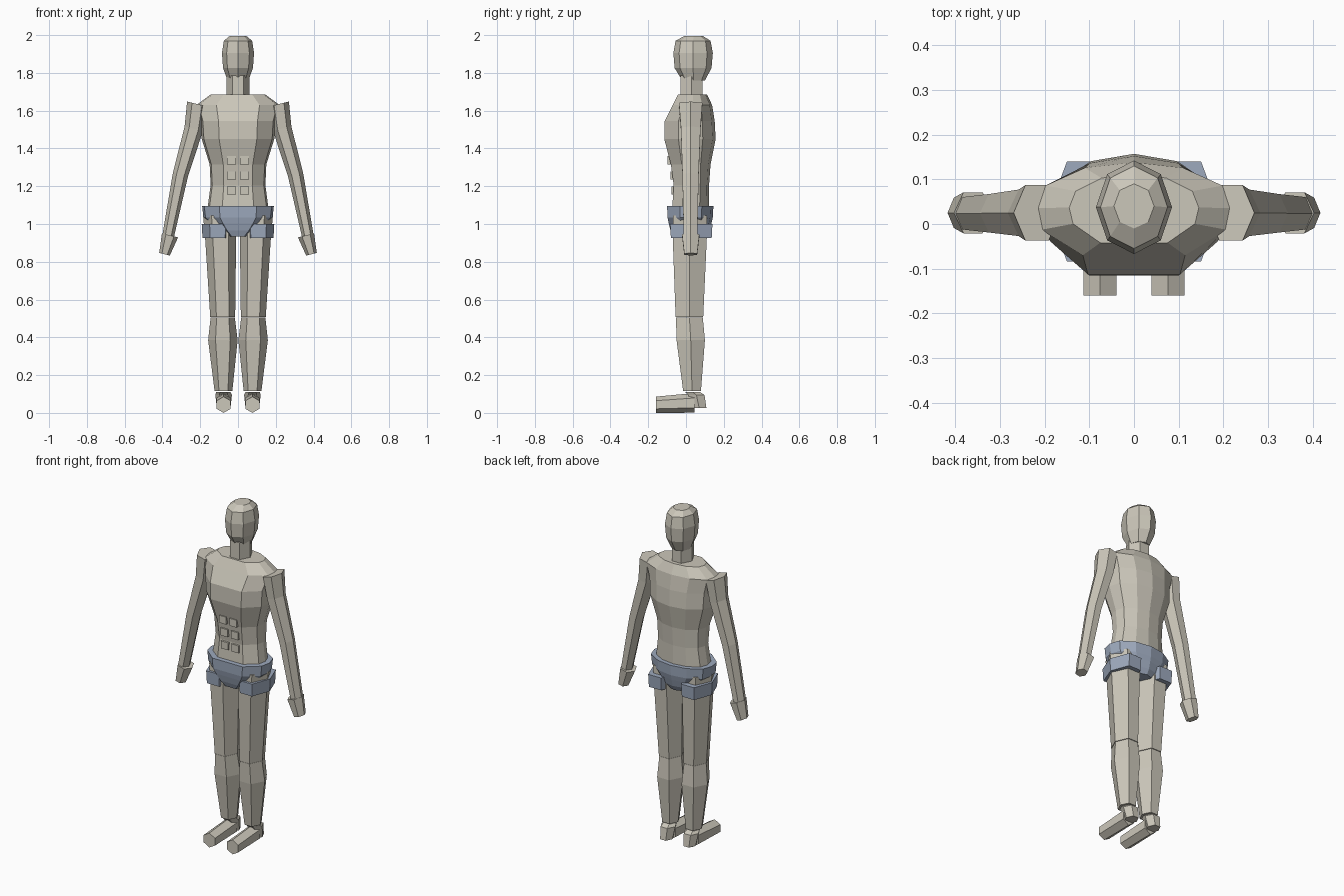
import bpy
import bmesh
import math
from mathutils import Vector

cube = bpy.data.objects.get("Cube")
if cube:
    bpy.data.objects.remove(cube, do_unlink=True)


def material(name, rgb):
    m = bpy.data.materials.new(name)
    m.use_nodes = True
    m.diffuse_color = (*rgb, 1)
    bsdf = next(n for n in m.node_tree.nodes if n.type == "BSDF_PRINCIPLED")
    bsdf.inputs["Base Color"].default_value = (*rgb, 1)
    return m


SKIN = material("warm stone", (0.60, 0.57, 0.49))
CLOTH = material("slate blue", (0.34, 0.40, 0.51))


def polygon(sides, phase=0):
    """Regular section scaled to reach -1..1 on both axes."""
    pts = [(math.cos(phase + math.tau * i / sides), math.sin(phase + math.tau * i / sides))
           for i in range(sides)]
    mu, mv = max(abs(p[0]) for p in pts), max(abs(p[1]) for p in pts)
    return [(u / mu, v / mv) for u, v in pts]


HEX = polygon(6)
HEX_UPRIGHT = polygon(6, math.pi / 2)
OCT = polygon(8)
# Body section: broad flat front, rounded back
half = [(0.52, -1), (0.94, -0.45), (1, 0.02), (0.9, 0.5), (0.5, 0.88)]
BODY = half + [(0, 1)] + [(-u, v) for u, v in reversed(half)]


def loft(name, section, rings, mat, u_axis=(1, 0, 0), v_axis=(0, 1, 0), side=1):
    """Skin a section through rings of (centre, u radius, v radius) and cap the ends."""
    bm = bmesh.new()
    ua, va = Vector(u_axis), Vector(v_axis)
    loops = []
    for centre, ru, rv in rings:
        loop = []
        for u, v in section:
            p = Vector(centre) + ua * u * ru + va * v * rv
            loop.append(bm.verts.new((p.x * side, p.y, p.z)))
        loops.append(loop)
    n = len(section)
    for a, b in zip(loops, loops[1:]):
        for i in range(n):
            bm.faces.new((a[i], a[(i + 1) % n], b[(i + 1) % n], b[i]))
    bm.faces.new(loops[0])
    bm.faces.new(loops[-1])
    bmesh.ops.recalc_face_normals(bm, faces=bm.faces)
    mesh = bpy.data.meshes.new(name)
    bm.to_mesh(mesh)
    bm.free()
    mesh.materials.append(mat)
    obj = bpy.data.objects.new(name, mesh)
    bpy.context.collection.objects.link(obj)
    return obj


def upright(name, section, rows, mat):
    """Central part from rows of (z, half width, front y, back y)."""
    rings = [((0, (f + b) / 2, z), w, (b - f) / 2) for z, w, f, b in rows]
    return loft(name, section, rings, mat)


# Head and neck
upright("head", OCT, [(1.765, 0.055, -0.02, 0.10), (1.83, 0.079, -0.06, 0.135),
                      (1.91, 0.085, -0.067, 0.142), (1.975, 0.075, -0.055, 0.13),
                      (2.0, 0.045, -0.01, 0.09)], SKIN)
upright("neck", HEX, [(1.67, 0.06, -0.03, 0.088), (1.79, 0.06, -0.03, 0.088)], SKIN)

# Torso
upright("torso", BODY, [(1.06, 0.165, -0.075, 0.12), (1.21, 0.145, -0.065, 0.122),
                        (1.32, 0.15, -0.08, 0.13), (1.455, 0.192, -0.115, 0.157),
                        (1.55, 0.198, -0.113, 0.152), (1.635, 0.22, -0.07, 0.138),
                        (1.69, 0.145, -0.042, 0.112)], SKIN)

# Stomach blocks, three rows of two
for row, (z, front) in enumerate([(1.342, -0.097), (1.262, -0.083), (1.182, -0.077)]):
    for side, label in ((1, "left"), (-1, "right")):
        bpy.ops.mesh.primitive_cube_add(size=1, location=(side * 0.034, front + 0.02, z))
        block = bpy.context.object
        block.name = f"{label}_stomach_block_{row + 1}"
        block.scale = (0.046, 0.04, 0.044)
        block.data.materials.append(SKIN)

# Briefs
upright("briefs", BODY, [(0.94, 0.065, -0.07, 0.11), (0.97, 0.11, -0.082, 0.125),
                         (1.01, 0.155, -0.092, 0.135), (1.04, 0.183, -0.098, 0.142),
                         (1.10, 0.19, -0.10, 0.145)], CLOTH)

# Limbs
slope = math.radians(14)
ARM_U = (math.cos(slope), 0, math.sin(slope))
for side, label in ((1, "left"), (-1, "right")):
    def limb(name, rings, mat=SKIN, section=HEX, **axes):
        return loft(f"{label}_{name}", section, rings, mat, side=side, **axes)

    elbow = ((0.305, 0.024, 1.265), 0.041, 0.043)
    limb("upper_arm", [((0.217, 0.025, 1.64), 0.054, 0.062),
                       ((0.234, 0.025, 1.51), 0.050, 0.052), elbow], u_axis=ARM_U)
    limb("forearm", [elbow, ((0.371, 0.024, 0.935), 0.031, 0.036)], u_axis=ARM_U)
    limb("hand", [((0.36, 0.025, 0.945), 0.044, 0.046),
                  ((0.389, 0.025, 0.845), 0.029, 0.034)], u_axis=ARM_U)

    limb("leg_cuff", [((0.108, 0.028, 0.93), 0.08, 0.108),
                      ((0.108, 0.028, 1.005), 0.084, 0.112)], CLOTH)
    limb("thigh", [((0.095, 0.02, 1.05), 0.09, 0.09), ((0.092, 0.02, 0.93), 0.082, 0.09),
                   ((0.081, 0.018, 0.512), 0.066, 0.073)])
    limb("shin", [((0.081, 0.018, 0.51), 0.064, 0.071), ((0.08, 0.025, 0.39), 0.078, 0.075),
                  ((0.077, 0.032, 0.12), 0.047, 0.047)])
    limb("heel", [((0.077, 0.035, 0.115), 0.038, 0.04), ((0.076, 0.055, 0.10), 0.044, 0.043),
                  ((0.076, 0.07, 0.03), 0.036, 0.038)])
    limb("foot", [((0.076, -0.16, 0.048), 0.037, 0.043), ((0.076, 0.045, 0.058), 0.037, 0.052)],
         section=HEX_UPRIGHT, v_axis=(0, 0, 1))

# Stand the figure on the ground
bpy.context.view_layer.update()
parts = [o for o in bpy.context.collection.objects if o.type == "MESH"]
floor = min((o.matrix_world @ v.co).z for o in parts for v in o.data.vertices)
for o in parts:
    o.location.z -= floor
